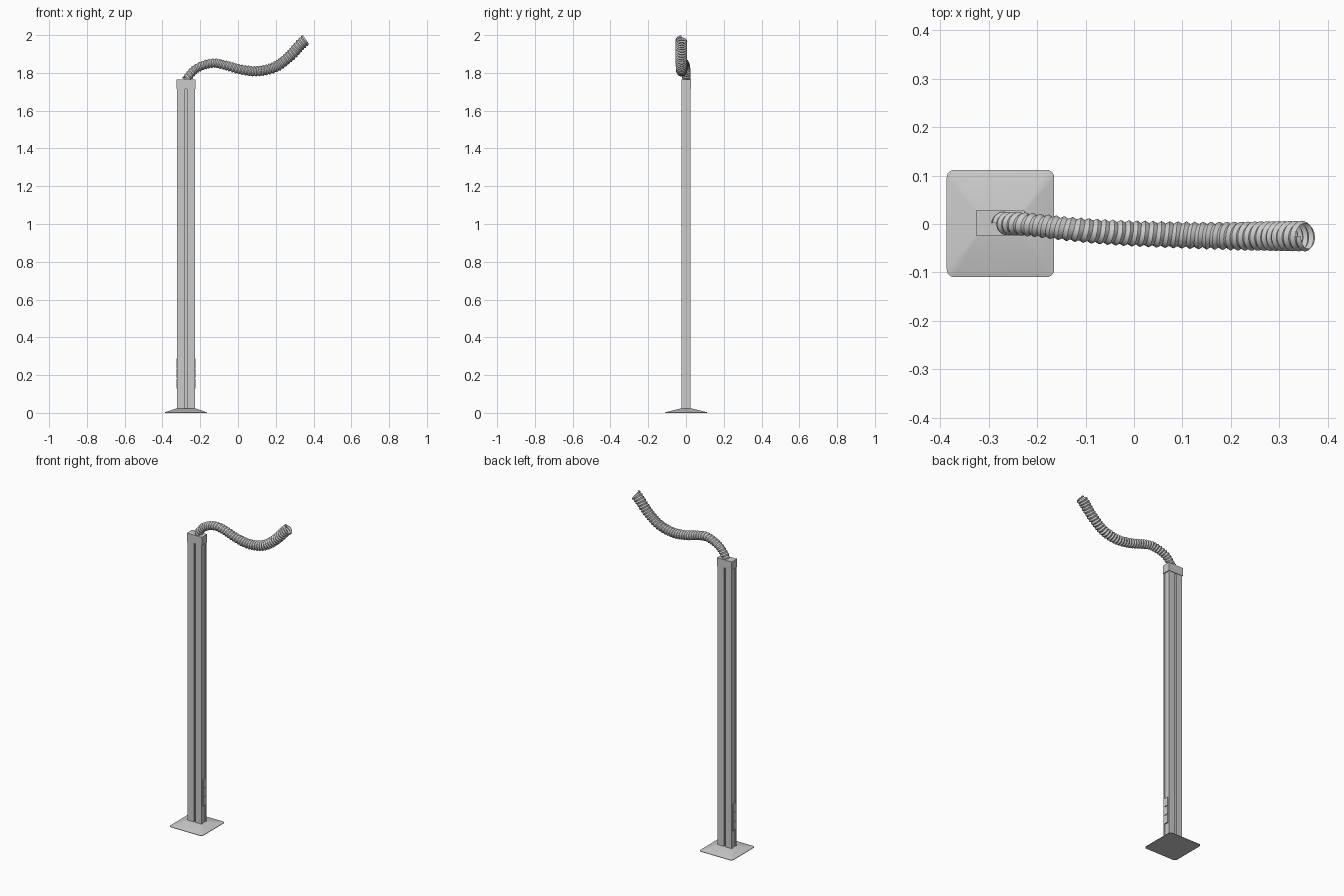
import bpy, bmesh
from math import sin, cos, pi
from mathutils import Vector
from mathutils.geometry import interpolate_bezier

if "Cube" in bpy.data.objects:
    bpy.data.objects.remove(bpy.data.objects["Cube"])

CX, CY = -0.276, 0.001


def make_object(name, bm, smooth=None):
    bmesh.ops.recalc_face_normals(bm, faces=bm.faces[:])
    mesh = bpy.data.meshes.new(name)
    bm.to_mesh(mesh)
    bm.free()
    ob = bpy.data.objects.new(name, mesh)
    bpy.context.collection.objects.link(ob)
    if smooth:
        bpy.context.view_layer.objects.active = ob
        ob.select_set(True)
        bpy.ops.object.shade_smooth_by_angle(angle=smooth)
        ob.select_set(False)
    return ob


def loft(name, loops, smooth=None):
    """Skin a stack of equal-length (points, z) loops and cap both ends."""
    bm = bmesh.new()
    rows = [[bm.verts.new((CX + x, CY + y, z)) for x, y in pts] for pts, z in loops]
    n = len(rows[0])
    for a, b in zip(rows, rows[1:]):
        for i in range(n):
            bm.faces.new((a[i], a[(i + 1) % n], b[(i + 1) % n], b[i]))
    bm.faces.new(rows[0][::-1])
    bm.faces.new(rows[-1])
    return make_object(name, bm, smooth)


def rounded_rect(hx, hy, r, seg=6):
    pts = []
    for q, (sx, sy) in enumerate(((1, 1), (-1, 1), (-1, -1), (1, -1))):
        for k in range(seg + 1):
            a = (q + k / seg) * pi / 2
            pts.append((sx * (hx - r) + r * cos(a), sy * (hy - r) + r * sin(a)))
    return pts


def box(name, centre, size):
    bm = bmesh.new()
    bmesh.ops.create_cube(bm, size=1)
    for v in bm.verts:
        v.co = Vector(centre) + Vector(c * s for c, s in zip(v.co, size))
    return make_object(name, bm)


# Sloped floor plate
loft("base_plate", [(rounded_rect(0.111, 0.111, 0.016), 0),
                    (rounded_rect(0.111, 0.111, 0.016), 0.003),
                    (rounded_rect(0.050, 0.027, 0.003), 0.024)], 0.3)

# Extruded column: grooves front and back, shallow channels on the sides
quarter = [(0.0475, 0.015), (0.0475, 0.0235), (0.005, 0.0235), (0.005, 0.014)]
quarter = [(0.0435, 0.015)] + quarter
left = [(-x, y) for x, y in quarter[::-1]]
half = quarter + left
section = half + [(x, -y) for x, y in half[::-1]]
loft("column", [(section, 0.015), (section, 1.72)])

# Top cap
box("column_cap", (CX, CY + 0.001, 1.74), (0.1, 0.051, 0.05))

# Socket modules in the side channels
for side, label in ((1, "right"), (-1, "left")):
    for i in range(3):
        z = 0.155 + i * 0.054
        box(f"socket_{label}_{i + 1}", (CX + side * 0.046, CY, z), (0.008, 0.03, 0.05))
        bm = bmesh.new()
        bmesh.ops.create_circle(bm, cap_ends=True, segments=24, radius=0.011)
        for v in bm.verts:
            v.co = Vector((CX + side * 0.0502, CY + v.co.x, z + v.co.y))
        face = bm.faces[:]
        bmesh.ops.inset_region(bm, faces=face, thickness=0.001, depth=0)
        make_object(f"socket_face_{label}_{i + 1}", bm)

# Hose path, sampled evenly by length
ctrl = [Vector(p) for p in (
    (-0.28, 0.002, 1.758), (-0.222, -0.001, 1.822), (-0.138, -0.01, 1.851),
    (-0.065, -0.016, 1.840), (0.01, -0.02, 1.819), (0.10, -0.023, 1.809),
    (0.196, -0.025, 1.831), (0.275, -0.025, 1.889), (0.328, -0.025, 1.947),
    (0.363, -0.025, 1.979))]
path = []
for i in range(len(ctrl) - 1):
    p0, p3 = ctrl[i], ctrl[i + 1]
    t0 = (p3 - ctrl[max(i - 1, 0)]) / (6 if i else 3)
    t1 = (ctrl[min(i + 2, len(ctrl) - 1)] - p0) / (6 if i + 2 < len(ctrl) else 3)
    path += interpolate_bezier(p0, p0 + t0, p3 - t1, p3, 30)[:-1]
path.append(ctrl[-1])
dist = [0.0]
for a, b in zip(path, path[1:]):
    dist.append(dist[-1] + (b - a).length)


def at(s):
    s = min(max(s, 0), dist[-1])
    i = next((k for k in range(1, len(dist)) if dist[k] >= s), len(dist) - 1)
    f = (s - dist[i - 1]) / (dist[i] - dist[i - 1])
    tan = (path[min(i + 2, len(path) - 1)] - path[max(i - 3, 0)]).normalized()
    return path[i - 1].lerp(path[i], f), tan


# Spiral ribbed hose: one V-shaped ribbon wound along the path
SEG, TURNS = 24, 42
pitch = dist[-1] / (TURNS + 1)
bm = bmesh.new()
prev = None
for k in range(SEG * TURNS + 1):
    a = 2 * pi * k / SEG
    row = []
    for j, scale in enumerate((0.82, 1.0, 0.82)):
        s = (k / SEG + j / 2) * pitch
        c, tan = at(s)
        side = tan.cross(Vector((0, 1, 0))).normalized()
        up = side.cross(tan)
        r = scale * (0.0235 + 0.0085 * s / dist[-1])
        row.append(bm.verts.new(c + r * (cos(a) * side + sin(a) * up)))
    if prev:
        for j in range(2):
            bm.faces.new((prev[j], row[j], row[j + 1], prev[j + 1]))
    prev = row
bmesh.ops.remove_doubles(bm, verts=bm.verts[:], dist=0.0002)
make_object("spiral_hose", bm, 0.6)
